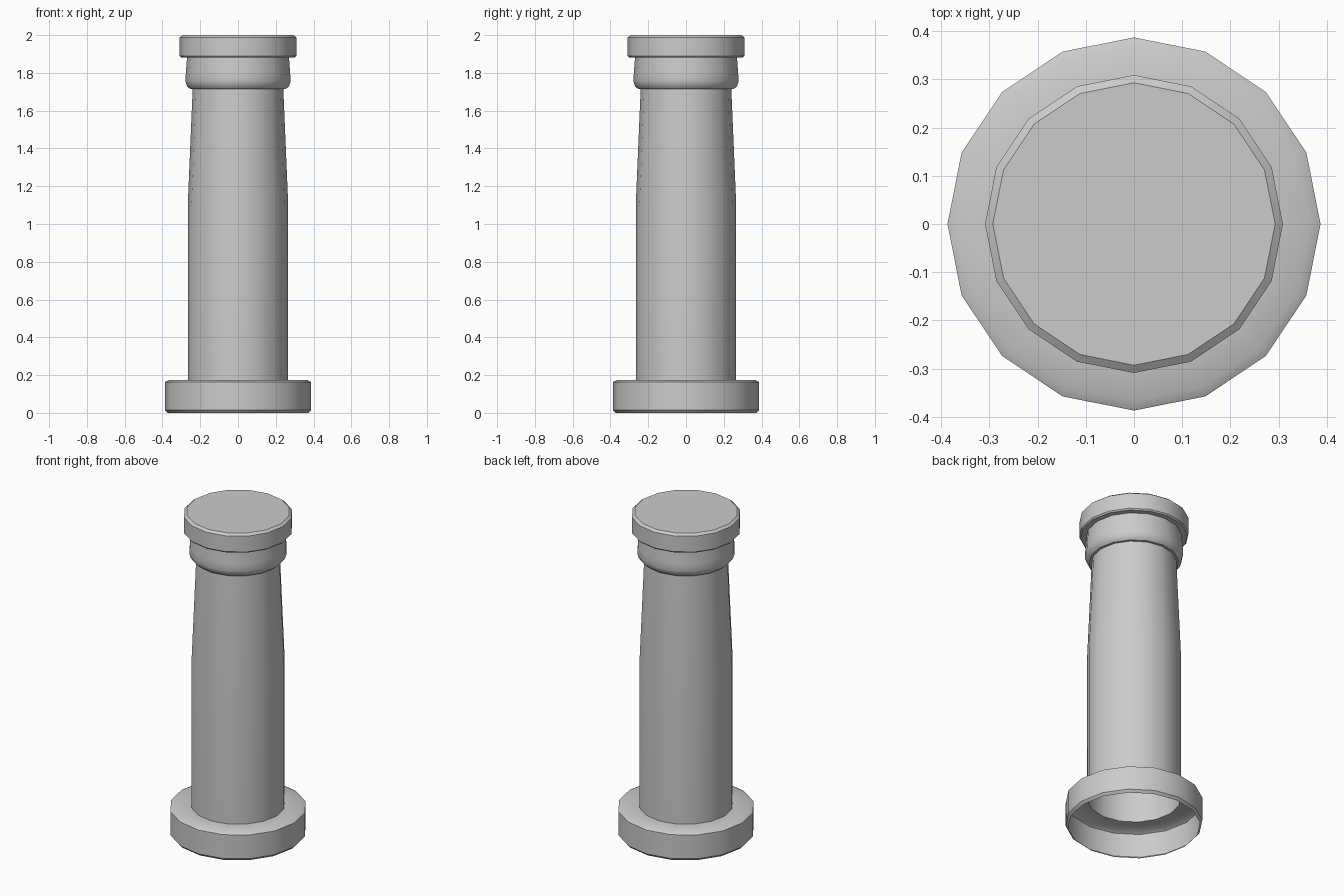
import bpy, bmesh
from math import cos, sin, pi, radians

if "Cube" in bpy.data.objects:
    bpy.data.objects.remove(bpy.data.objects["Cube"])

SIDES = 16


def lathe(name, profile, cap_top=False):
    """Revolve (radius, z) points around z as an open shell."""
    bm = bmesh.new()
    rings = [[bm.verts.new((r * cos(2 * pi * i / SIDES), r * sin(2 * pi * i / SIDES), z))
              for i in range(SIDES)] for r, z in profile]
    for low, high in zip(rings, rings[1:]):
        for i in range(SIDES):
            j = (i + 1) % SIDES
            bm.faces.new((low[i], low[j], high[j], high[i]))
    if cap_top:
        bm.faces.new(rings[-1])
    mesh = bpy.data.meshes.new(name)
    bm.to_mesh(mesh)
    bm.free()
    obj = bpy.data.objects.new(name, mesh)
    bpy.context.collection.objects.link(obj)
    bpy.ops.object.select_all(action='DESELECT')
    obj.select_set(True)
    bpy.context.view_layer.objects.active = obj
    bpy.ops.object.shade_smooth_by_angle(angle=radians(35))
    return obj


# Round foot, open underneath, with bevelled rims and a flat shelf
lathe("base", [(0.373, 0.0), (0.387, 0.015), (0.387, 0.163), (0.366, 0.175), (0.266, 0.175)])

# Straight lower shaft, tapering above the middle
lathe("shaft", [(0.266, 0.175), (0.266, 1.10), (0.24, 1.715)])

# Rounded collar under the cap
lathe("collar", [(0.24, 1.715), (0.254, 1.715), (0.27, 1.73), (0.279, 1.757),
                 (0.276, 1.80), (0.27, 1.882)])

# Flat top disc
lathe("cap", [(0.27, 1.882), (0.302, 1.882), (0.309, 1.89), (0.309, 1.988), (0.293, 2.0)],
      cap_top=True)
